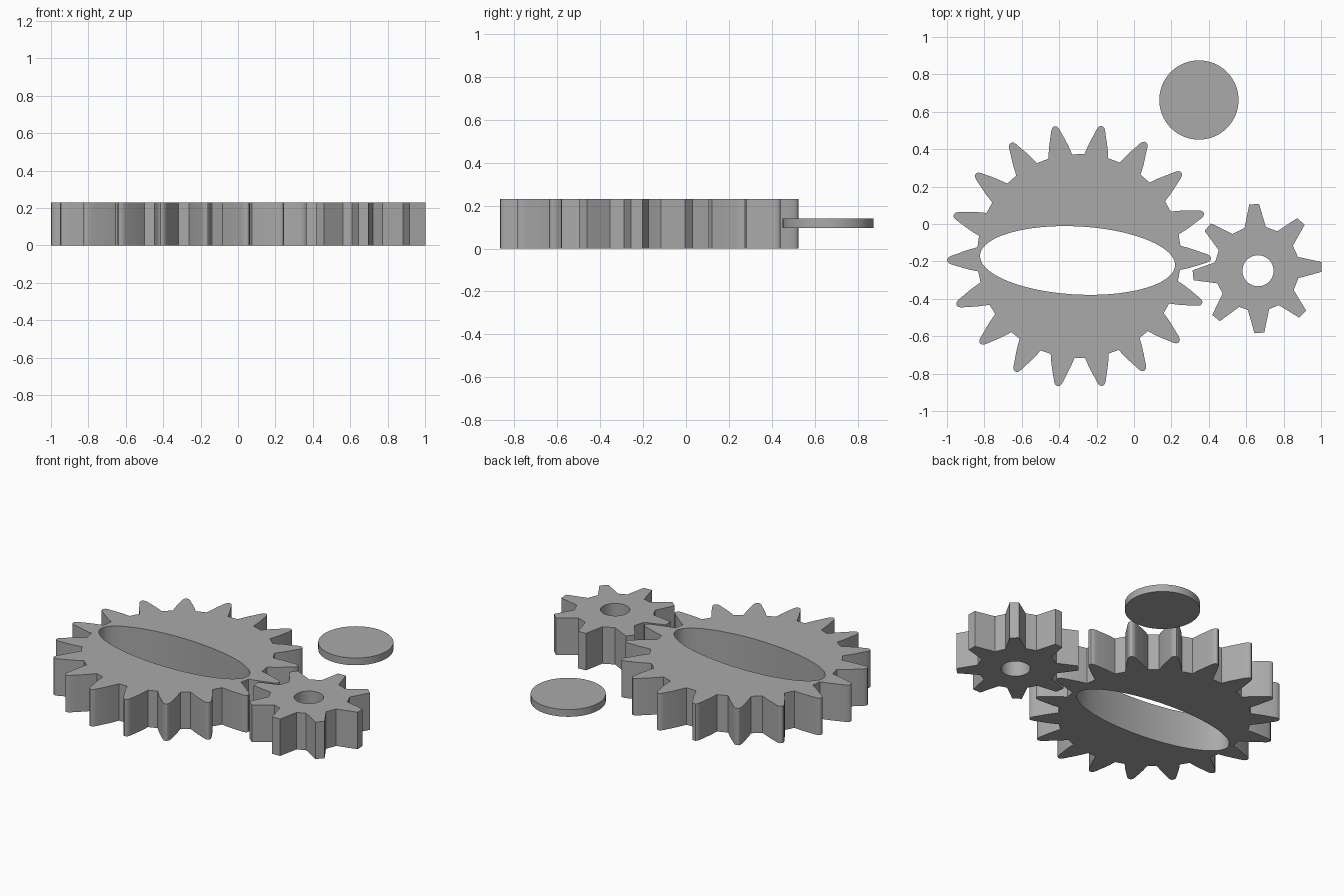
import bpy, bmesh
from math import sin, cos, radians, pi
from mathutils import Matrix, Vector

cube = bpy.data.objects.get("Cube")
if cube:
    bpy.data.objects.remove(cube)

grey = bpy.data.materials.new("plain grey")
grey.use_nodes = True
colour = (0.4, 0.4, 0.4, 1)
grey.diffuse_color = colour
grey.node_tree.nodes["Principled BSDF"].inputs["Base Color"].default_value = colour


def polar(centre, radius, degrees):
    a = radians(degrees)
    return Vector((centre[0] + radius * cos(a), centre[1] + radius * sin(a), 0))


def ellipse(centre, a, b, tilt=0, count=64):
    turn = Matrix.Rotation(radians(tilt), 3, "Z")
    middle = Vector((*centre, 0))
    return [middle + turn @ Vector((a * cos(2 * pi * i / count), b * sin(2 * pi * i / count), 0))
            for i in range(count)]


def gear_outline(centre, tooth_angles, flank):
    """Repeat a mirrored tooth; flank runs root to tip as (half angle, radius)."""
    tooth = [(-a, r) for a, r in flank] + [(a, r) for a, r in reversed(flank)]
    return [polar(centre, r, mid + a) for mid in tooth_angles for a, r in tooth]


def plate(name, loops, bottom, top):
    """Fill the outline around its holes and raise it into a solid."""
    bm = bmesh.new()
    edges = []
    for loop in loops:
        verts = [bm.verts.new((p.x, p.y, bottom)) for p in loop]
        edges += [bm.edges.new((v, verts[i - 1])) for i, v in enumerate(verts)]
    bmesh.ops.triangle_fill(bm, edges=edges, use_beauty=True)
    raised = bmesh.ops.extrude_face_region(bm, geom=bm.faces[:], use_keep_orig=True)
    moved = [g for g in raised["geom"] if isinstance(g, bmesh.types.BMVert)]
    bmesh.ops.translate(bm, verts=moved, vec=(0, 0, top - bottom))
    bmesh.ops.recalc_face_normals(bm, faces=bm.faces[:])
    mesh = bpy.data.meshes.new(name)
    bm.to_mesh(mesh)
    bm.free()
    mesh.materials.append(grey)
    obj = bpy.data.objects.new(name, mesh)
    bpy.context.collection.objects.link(obj)
    bpy.ops.object.select_all(action="DESELECT")
    obj.select_set(True)
    bpy.context.view_layer.objects.active = obj
    bpy.ops.object.shade_smooth_by_angle(angle=radians(30))


THICKNESS = 0.23

# Large gear: eighteen rounded teeth and a wide elliptical opening
large_centre = (-0.294, -0.171)
large_angles = [20 * i + 0.4 - 1.5 * cos(radians(20 * i)) for i in range(18)]
large_flank = [(6.8, 0.545), (5.2, 0.59), (3.9, 0.625), (2.8, 0.655),
               (1.9, 0.684), (1.2, 0.699), (0.4, 0.705)]
plate("large_gear",
      [gear_outline(large_centre, large_angles, large_flank),
       ellipse((-0.302, -0.195), 0.522, 0.182, -3, 96)], 0, THICKNESS)

# Small gear: eight blunt teeth and a round bore
small_angles = [1.4, 47, 92.6, 140, 186, 230.4, 272, 315]
plate("small_gear",
      [gear_outline((0.658, -0.238), small_angles, [(14.5, 0.227), (4.4, 0.345)]),
       ellipse((0.663, -0.25), 0.083, 0.083)], 0, THICKNESS)

# Loose round disc, raised to mid height
plate("disc", [ellipse((0.347, 0.663), 0.212, 0.212)], 0.095, 0.14)
